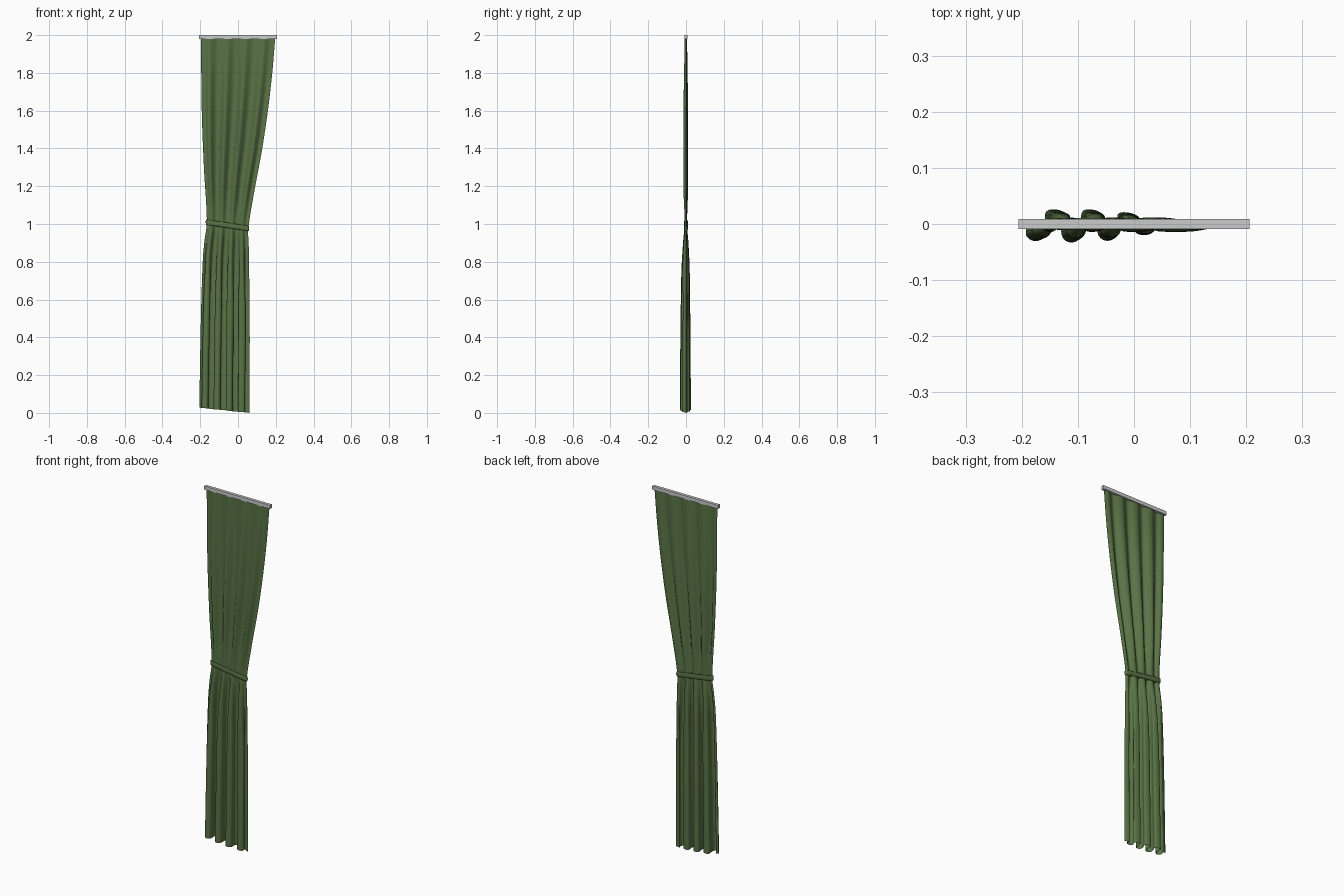
import bpy, bmesh, math
from math import sin, cos, pi

if "Cube" in bpy.data.objects:
    bpy.data.objects.remove(bpy.data.objects["Cube"])


def interp(keys, z):
    # smooth (Catmull-Rom) interpolation through (z, value) pairs, descending z
    for i in range(len(keys) - 1):
        (z0, a), (z1, b) = keys[i], keys[i + 1]
        if z >= z1 or i == len(keys) - 2:
            t = max(0, min(1, (z0 - z) / (z0 - z1)))
            d = z1 - z0

            def slope(k):
                lo, hi = keys[max(k - 1, 0)], keys[min(k + 1, len(keys) - 1)]
                return (hi[1] - lo[1]) / (hi[0] - lo[0]) * d
            m0, m1 = slope(i), slope(i + 1)
            return ((2*t**3 - 3*t*t + 1) * a + (t**3 - 2*t*t + t) * m0
                    + (3*t*t - 2*t**3) * b + (t**3 - t*t) * m1)


def grid_object(name, point, nu, nv, wrap, mat):
    bm = bmesh.new()
    rows = [[bm.verts.new(point(i, j)) for i in range(nu)] for j in range(nv)]
    for j in range(nv if wrap else nv - 1):
        for i in range(nu if wrap else nu - 1):
            k, l = (i + 1) % nu, (j + 1) % nv
            bm.faces.new((rows[j][i], rows[l][i], rows[l][k], rows[j][k]))
    if wrap:
        bmesh.ops.recalc_face_normals(bm, faces=bm.faces)
    for f in bm.faces:
        f.smooth = True
    me = bpy.data.meshes.new(name)
    bm.to_mesh(me)
    bm.free()
    me.materials.append(mat)
    ob = bpy.data.objects.new(name, me)
    bpy.context.collection.objects.link(ob)
    return ob


green = bpy.data.materials.new("green_cloth")
green.diffuse_color = (0.10, 0.17, 0.06, 1)
green.use_nodes = True
green.node_tree.nodes["Principled BSDF"].inputs["Base Color"].default_value = green.diffuse_color

# Curtain outline and fold depth by height
LEFT = [(1.985, -.196), (1.6, -.192), (1.3, -.181), (1.0, -.165), (.9, -.177),
        (.8, -.186), (.5, -.196), (0, -.205)]
RIGHT = [(1.985, .197), (1.8, .181), (1.6, .157), (1.4, .126), (1.2, .088),
         (1.0, .055), (.9, .057), (.5, .062), (0, .061)]
DEPTH = [(1.985, .006), (1.6, .012), (1.2, .012), (1.0, .006), (.9, .014),
         (.75, .022), (.4, .027), (0, .030)]
NU, NV = 160, 90


def cloth(i, j):
    u, v = i / (NU - 1), j / (NV - 1)
    # rows tilt down to the right at the tie and hem
    tie, hem = 1.012 - .036 * u, .028 - .028 * u
    z = 1.985 + (tie - 1.985) * v * 2 if v < .5 else tie + (hem - tie) * (v - .5) * 2
    zn = 1.985 - .985 * v * 2 if v < .5 else 2 * (1 - v)
    l, r, d = interp(LEFT, zn), interp(RIGHT, zn), interp(DEPTH, zn)
    ang = 2 * pi * (u - .115) / .243
    fade = min(1, u / .09) * min(1, (1 - u) / .09)
    low = max(0, min(1, (1 - zn) * 2.5))
    env = fade * (1 - low * (.3 * (abs(u - .35) * 1.2 + max(0, u - .6) * 3)))
    y = -d * env * (cos(ang) + .12 * sin(2 * ang + 1))
    # folds swell into rounded loops below the tie
    x = l + (r - l) * u + fade * (low * (.009 * sin(2 * ang)) + .12 * y)
    return x, y, z


grid_object("curtain", cloth, NU, NV, False, green)


# Tie-back band: flattened loop with a rounded section
def band(i, j):
    a, b = 2 * pi * i / 64, 2 * pi * j / 12
    px = lambda c, e: math.copysign(abs(c) ** e, c)
    x = -.056 + (.112 + .003 * cos(b)) * px(cos(a), .5)
    y = (.0075 + .0035 * cos(b)) * px(sin(a), .5)
    return x, y, .993 - .15 * (x + .056) + .014 * px(sin(b), .7)


grid_object("tie_band", band, 64, 12, True, green)

# Top rail
bpy.ops.mesh.primitive_cube_add(size=1, location=(0, 0, 1.99))
rail = bpy.context.object
rail.name = "rail"
rail.scale = (.412, .017, .02)
